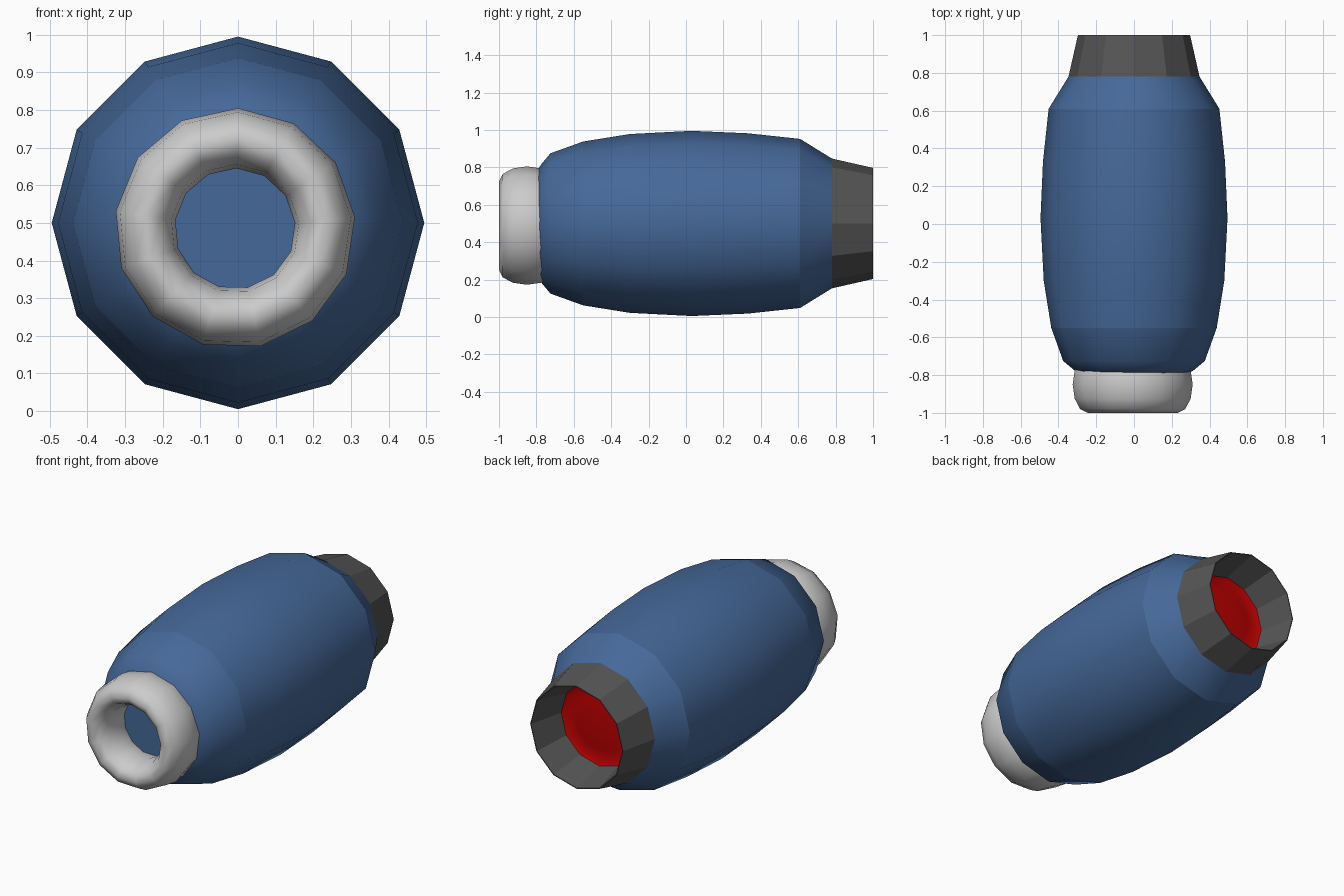
import bpy, bmesh
from math import cos, sin, pi, radians

if "Cube" in bpy.data.objects:
    bpy.data.objects.remove(bpy.data.objects["Cube"])


def material(name, rgb):
    m = bpy.data.materials.new(name)
    m.diffuse_color = (*rgb, 1)
    m.use_nodes = True
    m.node_tree.nodes["Principled BSDF"].inputs["Base Color"].default_value = m.diffuse_color
    return m


def lathe(name, profile, sides, center=(0, 0.5), start=0.0, closed=False,
          caps=(False, False), smooth=True, sharp=(), mat=None):
    """Revolve (y, radius) points about an axis along y; center is (x, z)."""
    bm = bmesh.new()
    rings = []
    for y, r in profile:
        ring = []
        for i in range(sides):
            a = start + 2 * pi * i / sides
            ring.append(bm.verts.new((center[0] + r * cos(a), y, center[1] + r * sin(a))))
        rings.append(ring)
    count = len(rings)
    for k in range(count if closed else count - 1):
        a, b = rings[k], rings[(k + 1) % count]
        for i in range(sides):
            j = (i + 1) % sides
            bm.faces.new((a[i], a[j], b[j], b[i]))
    if caps[0]:
        bm.faces.new(rings[0])
    if caps[1]:
        bm.faces.new(rings[-1])
    bmesh.ops.recalc_face_normals(bm, faces=bm.faces)
    for f in bm.faces:
        f.smooth = smooth
    for k in sharp:
        for i in range(sides):
            bm.edges.get((rings[k][i], rings[k][(i + 1) % sides])).smooth = False
    me = bpy.data.meshes.new(name)
    bm.to_mesh(me)
    bm.free()
    ob = bpy.data.objects.new(name, me)
    bpy.context.collection.objects.link(ob)
    if mat:
        me.materials.append(mat)
    return ob


blue = material("blue", (0.06, 0.14, 0.32))
dark = material("dark_grey", (0.09, 0.09, 0.09))
red = material("red", (0.5, 0.0, 0.0))

# barrel-shaped body
lathe("body", [(-0.79, 0.29), (-0.775, 0.315), (-0.725, 0.375), (-0.55, 0.438),
               (-0.30, 0.478), (0.03, 0.495), (0.33, 0.482), (0.61, 0.452),
               (0.78, 0.347)],
      12, caps=(True, True), sharp=(0, 3, 7, 8), mat=blue)

# rounded intake ring at the front, stretched along the axis
section = [(-0.85 + 0.15 * sin(2 * pi * i / 12), 0.24 + 0.08 * cos(2 * pi * i / 12))
           for i in range(12)]
lathe("intake_ring", section, 13, center=(-0.008, 0.485), start=radians(88.5), closed=True)

# faceted exhaust nozzle: outer cone, thin rim and inner funnel
lathe("exhaust_nozzle", [(0.78, 0.347), (1.0, 0.297), (1.0, 0.292), (0.785, 0.24)],
      12, smooth=False, mat=dark)

# glowing disc deep inside the nozzle
lathe("exhaust_glow", [(0.795, 0.242), (0.784, 0.222), (0.793, 0.15), (0.798, 0.07)],
      12, caps=(False, True), mat=red)
